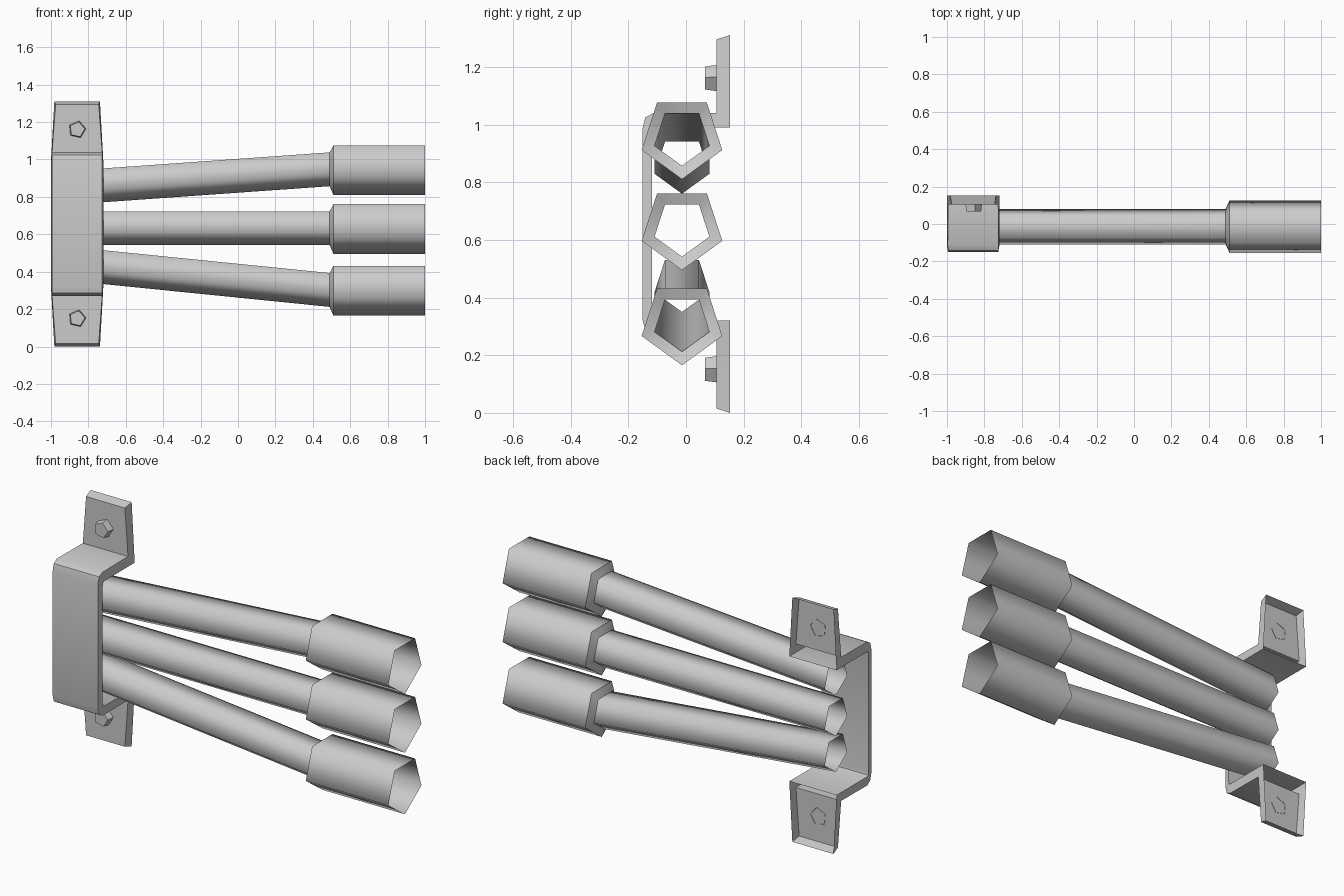
import bpy, bmesh
from math import sin, cos, pi, radians

cube = bpy.data.objects.get("Cube")
if cube:
    bpy.data.objects.remove(cube)

# One plain grey for the whole model
grey = bpy.data.materials.new("light_grey_metal")
grey.use_nodes = True
COLOUR = (0.6, 0.6, 0.6, 1)
grey.diffuse_color = COLOUR
grey.node_tree.nodes["Principled BSDF"].inputs["Base Color"].default_value = COLOUR

BRACKET_X = -0.86   # centre of the bracket strip
MID_Z = 0.655       # mirror height of the bracket
SIDES = 5


def finish(bm, name, merge=True):
    if merge:
        bmesh.ops.remove_doubles(bm, verts=bm.verts, dist=0.0005)
    bmesh.ops.recalc_face_normals(bm, faces=bm.faces)
    mesh = bpy.data.meshes.new(name)
    bm.to_mesh(mesh)
    bm.free()
    mesh.materials.append(grey)
    obj = bpy.data.objects.new(name, mesh)
    bpy.context.collection.objects.link(obj)
    return obj


def smooth_by_angle(obj, degrees):
    bpy.ops.object.select_all(action='DESELECT')
    obj.select_set(True)
    bpy.context.view_layer.objects.active = obj
    bpy.ops.object.shade_smooth_by_angle(angle=radians(degrees))


def bridge(bm, a, b):
    for i in range(SIDES):
        j = (i + 1) % SIDES
        bm.faces.new((a[i], a[j], b[j], b[i]))


# Open five-sided pipe, stepping out into a wider sleeve
def pipe(name, z_start, z_end):
    bm = bmesh.new()
    stations = [(-0.88, z_start, 0.1), (0.49, z_end, 0.1),
                (0.51, z_end, 0.147), (1.0, z_end, 0.147)]
    rings = []
    for x, z, r in stations:
        angles = [2 * pi * k / SIDES for k in range(SIDES)]
        rings.append([bm.verts.new((x, -0.014 + r * sin(a), z - r * cos(a)))
                      for a in angles])
    for a, b in zip(rings, rings[1:]):
        bridge(bm, a, b)
    for face in bm.faces:
        face.smooth = True
    # Keep the step crisp while the sides stay rounded
    for ring in rings[1:3]:
        for i in range(SIDES):
            bm.edges.get((ring[i], ring[(i + 1) % SIDES])).smooth = False
    finish(bm, name)


pipe("upper_pipe", 0.86, 0.957)
pipe("middle_pipe", 0.642, 0.642)
pipe("lower_pipe", 0.45, 0.312)

# Bent bracket: paired outer and inner points as (y, z, half width)
outer = [(-0.15, MID_Z, 0.134), (-0.15, 0.99, 0.134), (-0.141, 1.025, 0.134),
         (-0.112, 1.04, 0.136), (0.105, 1.04, 0.134), (0.105, 1.295, 0.115)]
inner = [(-0.118, MID_Z, 0.14), (-0.118, 0.97, 0.14), (-0.115, 0.985, 0.14),
         (-0.105, 0.99, 0.14), (0.153, 0.99, 0.14), (0.153, 1.31, 0.122)]

bm = bmesh.new()
for flip in (1, -1):
    def row(points, side):
        return [bm.verts.new((BRACKET_X + side * h, y, MID_Z + flip * (z - MID_Z)))
                for y, z, h in points]

    out_l, out_r = row(outer, 1), row(outer, -1)
    in_l, in_r = row(inner, 1), row(inner, -1)
    last = len(outer) - 1
    for i in range(last):
        j = i + 1
        bm.faces.new((out_l[i], out_l[j], out_r[j], out_r[i]))
        bm.faces.new((out_l[i], in_l[i], in_l[j], out_l[j]))
        bm.faces.new((out_r[i], out_r[j], in_r[j], in_r[i]))
        if j < last:      # the flange is open at the back
            bm.faces.new((in_l[i], in_r[i], in_r[j], in_l[j]))
    bm.faces.new((out_l[last], in_l[last], in_r[last], out_r[last]))
bracket = finish(bm, "mounting_bracket")
smooth_by_angle(bracket, 40)

# Five-sided bolt heads on the two flanges
for name, z in (("upper_bolt", 1.16), ("lower_bolt", 2 * MID_Z - 1.16)):
    bm = bmesh.new()
    rings = []
    for y, r in ((0.107, 0.048), (0.066, 0.042)):
        angles = [2 * pi * k / SIDES + radians(5) for k in range(SIDES)]
        rings.append([bm.verts.new((BRACKET_X + r * cos(a), y, z + r * sin(a)))
                      for a in angles])
    bridge(bm, *rings)
    bm.faces.new(rings[1])
    finish(bm, name)
